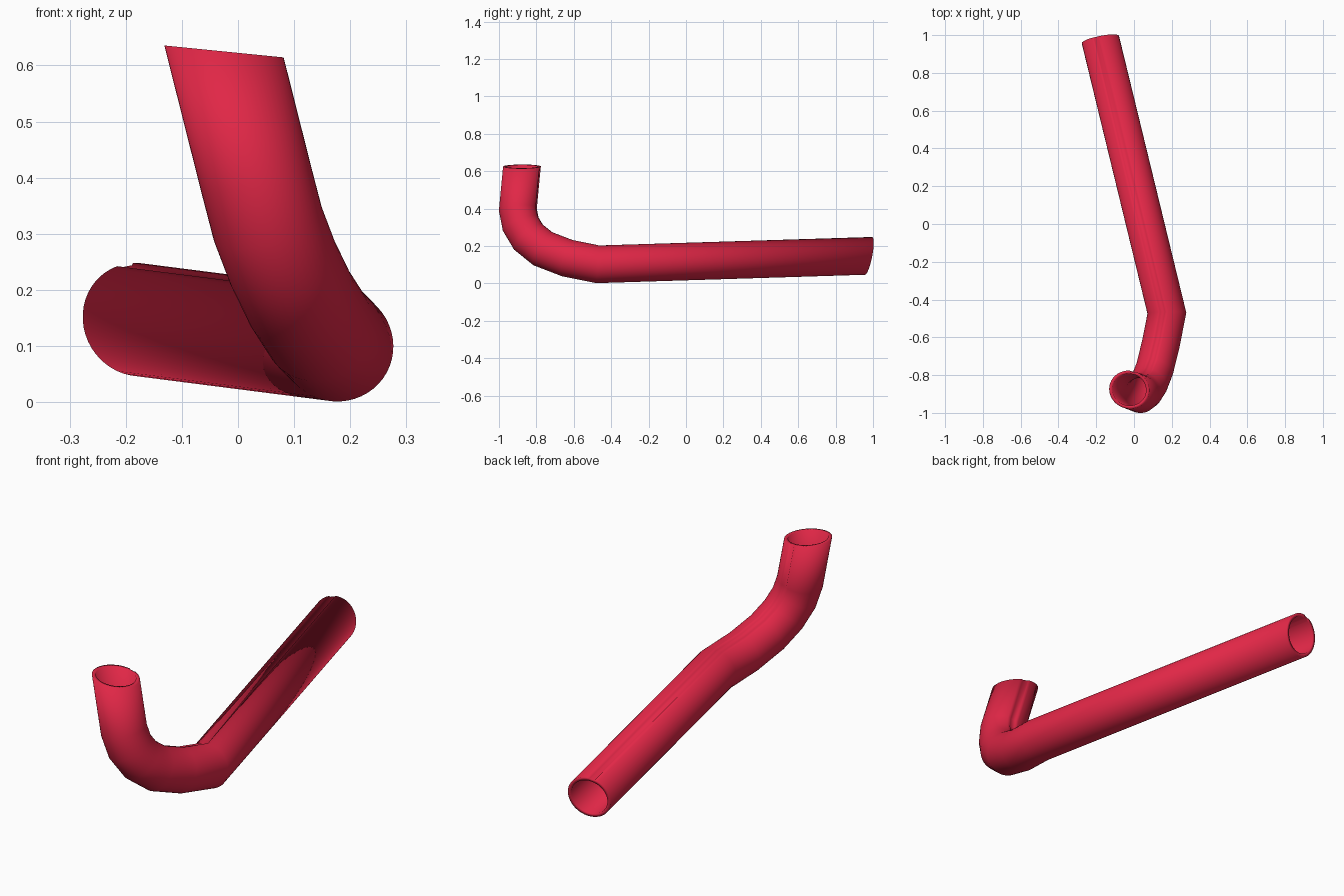
import bpy, bmesh, math
from mathutils import Vector

if "Cube" in bpy.data.objects:
    bpy.data.objects.remove(bpy.data.objects["Cube"])

# Centre line of the bent pipe, from the far open end to the raised open end
PATH = [Vector(p) for p in (
    (-0.178, 0.976, 0.147), (0.174, -0.472, 0.102), (0.142, -0.635, 0.135),
    (0.110, -0.765, 0.185), (0.080, -0.842, 0.247), (0.053, -0.884, 0.318),
    (0.033, -0.899, 0.395), (-0.025, -0.877, 0.625))]
R_OUT, R_IN, SIDES = 0.1005, 0.084, 48
# Slightly slanted cuts at the two ends
START_NORMAL = Vector((-0.2, 1, -0.2)).normalized()
END_NORMAL = Vector((0.1, 0, 1)).normalized()

# Cross-section: (angle, radius) measured from the seam, with a fine groove
outer = [(-0.15, R_OUT), (-0.12, R_OUT - 0.004), (0.12, R_OUT - 0.004), (0.15, R_OUT)]
step = (2 * math.pi - 0.3) / SIDES
outer += [(0.15 + step * i, R_OUT) for i in range(1, SIDES)]
inner = [(a, R_IN) for a, r in outer]

dirs = [(b - a).normalized() for a, b in zip(PATH, PATH[1:])]
normals = ([START_NORMAL] + [(a + b).normalized() for a, b in zip(dirs, dirs[1:])]
           + [END_NORMAL])

# Frame on the first straight: the seam lies on the upper side
seam = Vector((-0.2, 0, 1))
seam = (seam - dirs[0] * seam.dot(dirs[0])).normalized()
side = dirs[0].cross(seam)


def slide(p, d, centre, n):
    """Move a point along d onto the plane through centre."""
    return p + d * ((centre - p).dot(n) / d.dot(n))


bm = bmesh.new()


def sweep(profile):
    """Carry the section along each straight to the next mitre plane."""
    pts = [PATH[0] + seam * r * math.cos(a) + side * r * math.sin(a) for a, r in profile]
    rings = []
    for i, (c, n) in enumerate(zip(PATH, normals)):
        pts = [slide(p, dirs[max(i - 1, 0)], c, n) for p in pts]
        rings.append([bm.verts.new(p) for p in pts])
    return rings


def bridge(a, b):
    k = len(a)
    for i in range(k):
        j = (i + 1) % k
        bm.faces.new((a[i], a[j], b[j], b[i]))


# Outer wall, bore and the two rims
out_rings, in_rings = sweep(outer), sweep(inner)
for rings in (out_rings, in_rings):
    for a, b in zip(rings, rings[1:]):
        bridge(a, b)
bridge(out_rings[0], in_rings[0])
bridge(out_rings[-1], in_rings[-1])
bmesh.ops.recalc_face_normals(bm, faces=bm.faces)
for f in bm.faces:
    f.smooth = True

mesh = bpy.data.meshes.new("bent_pipe")
bm.to_mesh(mesh)
bm.free()
pipe = bpy.data.objects.new("bent_pipe", mesh)
bpy.context.collection.objects.link(pipe)

red = bpy.data.materials.new("crimson red")
red.diffuse_color = (0.75, 0.02, 0.062, 1)
red.use_nodes = True
red.node_tree.nodes["Principled BSDF"].inputs["Base Color"].default_value = red.diffuse_color
mesh.materials.append(red)
